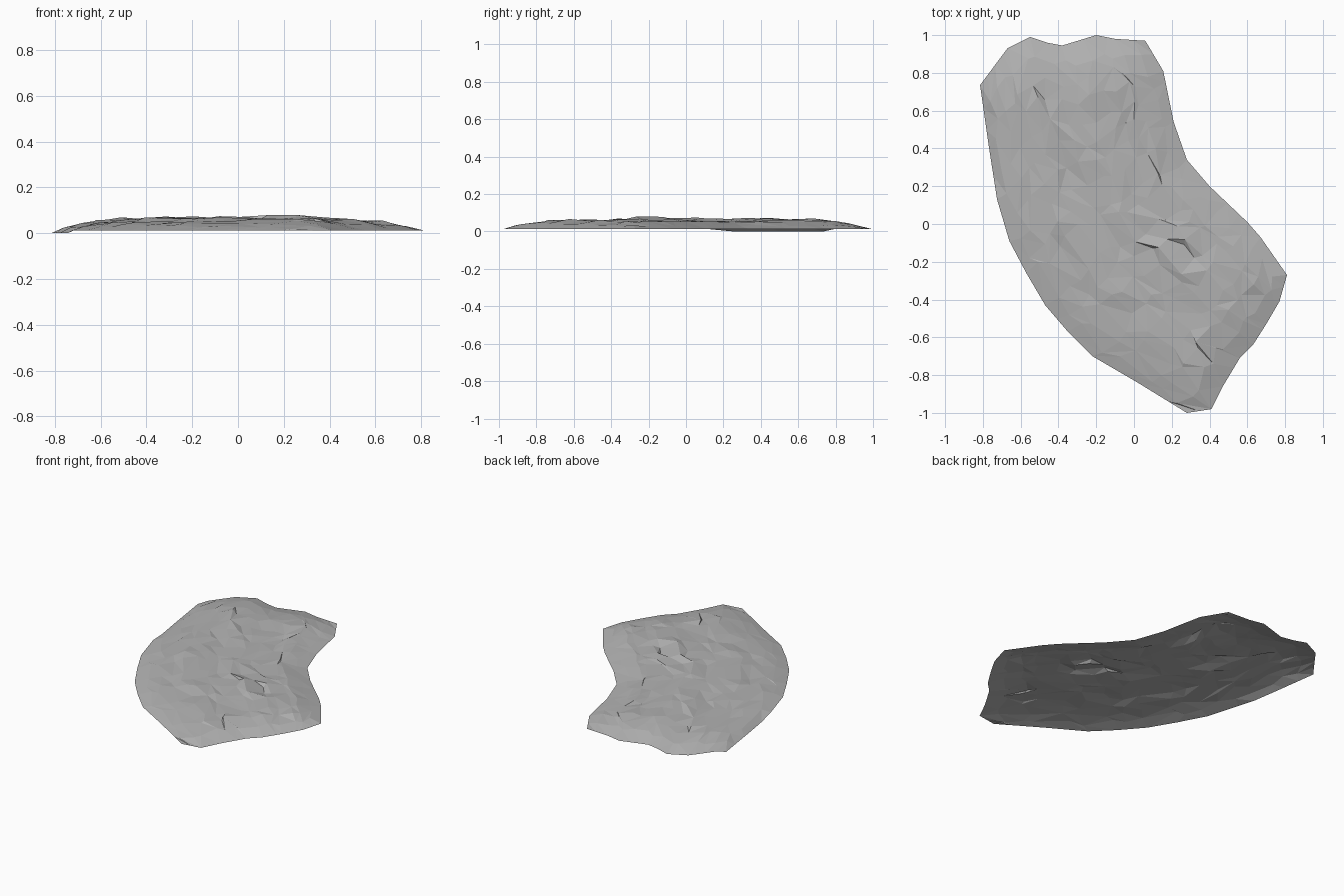
import bpy, bmesh, random
from mathutils import Vector

random.seed(7)
if "Cube" in bpy.data.objects:
    bpy.data.objects.remove(bpy.data.objects["Cube"])


def path(*pts):
    return [Vector(p) for p in pts]


# The four sides of the bent outline
left = path((-.815, .735), (-.77, .42), (-.725, .13), (-.66, -.09), (-.57, -.26),
            (-.47, -.43), (-.35, -.57), (-.22, -.7), (.02, -.84), (.28, -1))
right = path((.06, .97), (.155, .81), (.21, .54), (.28, .34), (.4, .2),
             (.6, .01), (.67, -.07), (.81, -.27))
back = path((-.815, .735), (-.67, .93), (-.55, .99), (-.46, .96), (-.38, .945),
            (-.2, 1), (-.1, .98), (.06, .97))
front = path((.28, -1), (.41, -.98), (.47, -.86), (.56, -.71), (.63, -.64),
             (.7, -.53), (.77, -.41), (.81, -.27))

# Creases running lengthwise: start, end, drop height
creases = [(path((-.32, .44), (-.31, .23)), .022),
           (path((-.06, .6), (.04, .28)), .022),
           (path((-.48, .23), (-.41, .1)), .014),
           (path((.19, .16), (.28, .04)), .014),
           (path((.23, -.03), (.44, -.35)), .022),
           (path((.06, -.04), (.26, -.28)), .016),
           (path((-.07, -.41), (.04, -.52)), .014),
           (path((.18, -.5), (.36, -.67)), .022)]
REACH = 0.09


def resample(pts, n):
    """Even spacing, with the nearest samples moved back onto the corners."""
    lengths = [(b - a).length for a, b in zip(pts, pts[1:])]
    out = []
    for i in range(n + 1):
        d = sum(lengths) * i / n
        for a, b, l in zip(pts, pts[1:], lengths):
            if d <= l + 1e-6:
                out.append(a.lerp(b, min(d / l, 1)))
                break
            d -= l
    for p in pts[1:-1]:
        k = min(range(1, n), key=lambda j: (out[j] - p).length)
        out[k] = p.copy()
    return out


def segment_distance(p, a, b):
    t = max(0, min(1, (p - a).dot(b - a) / (b - a).length_squared))
    return (p - a.lerp(b, t)).length


def rim_distance(p):
    return min(segment_distance(p, a, b) for side in (left, right, back, front)
               for a, b in zip(side, side[1:]))


def mound(d):
    """Height above the rim: steep shoulder, then a gentle plateau."""
    stops = path((0, 0), (.12, .034), (.25, .047), (.45, .053), (2, .053))
    for a, b in zip(stops, stops[1:]):
        if d <= b.x:
            return a.y + (b.y - a.y) * (d - a.x) / (b.x - a.x)


def crease_shift(p):
    """Pull points towards each crease and step the height across it."""
    lift = 0
    for (a, b), drop in creases:
        along = (b - a).normalized()
        side = Vector((-along.y, along.x))
        t = (p - a).dot(along) / (b - a).length
        s = (p - a).dot(side)
        weight = max(0, min(1, (1.25 - abs(2 * t - 1)) / .35))
        if weight and abs(s) < REACH:
            squeezed = s * (abs(s) / REACH) ** .8
            p = p + side * (squeezed - s) * weight
            # left of the travel direction falls, right of it rises
            lift -= weight * drop * (1 if s > 0 else -1) * (1 - abs(s) / REACH) * .5
    return p, lift


# Rock sheet: a patch spanned between the four sides
NU, NV = 15, 18
L, R = resample(left, NV), resample(right, NV)
B, F = resample(back, NU), resample(front, NU)
bm = bmesh.new()
grid = []
for j in range(NV + 1):
    v, row = j / NV, []
    for i in range(NU + 1):
        u = i / NU
        p = (L[j].lerp(R[j], u) + B[i].lerp(F[i], v)
             - B[0].lerp(B[-1], u).lerp(F[0].lerp(F[-1], u), v))
        if 0 < i < NU and 0 < j < NV:
            p += Vector((random.uniform(-.018, .018), random.uniform(-.03, .03)))
            d = rim_distance(p)
            p, lift = crease_shift(p)
            inner = min(1, d / .25)
            z = .012 + mound(d) + inner * (-lift + random.uniform(-.006, .006))
            z += inner * (.004 if i % 4 < 2 else -.004)
            z = min(z, .08)
        else:
            z = 0 if (i == 0 and p.y > .25) else .012
        row.append(bm.verts.new((p.x, p.y, z)))
    grid.append(row)

# Facets with randomly turned diagonals
for j in range(NV):
    for i in range(NU):
        a, b = grid[j][i], grid[j + 1][i]
        c, d = grid[j + 1][i + 1], grid[j][i + 1]
        tris = ((a, b, c), (a, c, d)) if random.random() < .5 else ((a, b, d), (b, c, d))
        for tri in tris:
            bm.faces.new(tri)

mesh = bpy.data.meshes.new("rock_sheet")
bm.to_mesh(mesh)
bm.free()
rock = bpy.data.objects.new("rock_sheet", mesh)
bpy.context.collection.objects.link(rock)

# Stone colour
stone = bpy.data.materials.new("stone_grey")
stone.use_nodes = True
grey = (.45, .45, .45, 1)
stone.diffuse_color = grey
stone.node_tree.nodes["Principled BSDF"].inputs["Base Color"].default_value = grey
mesh.materials.append(stone)
